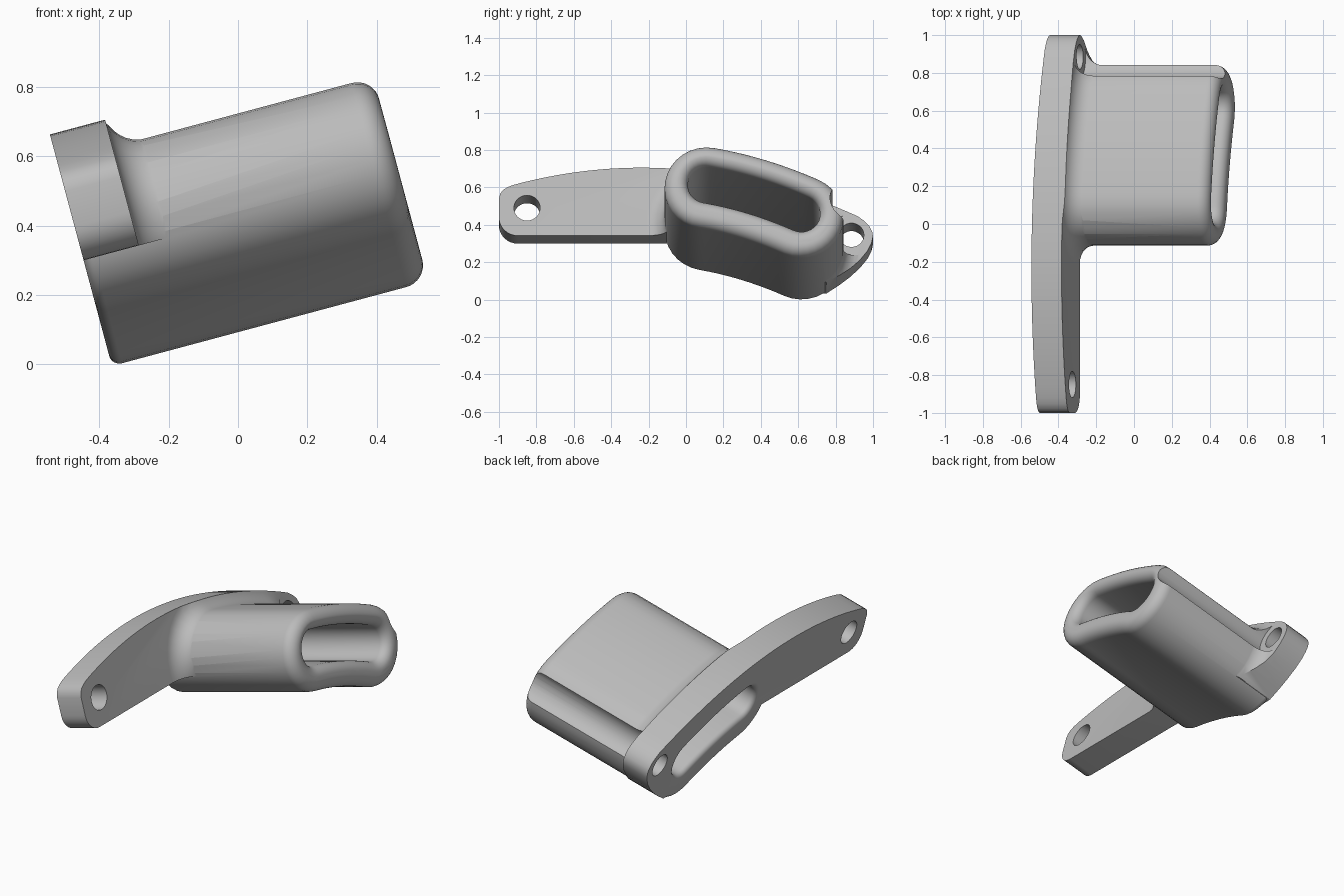
import bpy, bmesh
from math import sin, cos, pi, radians, atan2

TILT = radians(15)
BACK, FACE, MOUTH = -0.353, -0.188, 0.592   # stations along the sleeve axis
FIL = 0.1                                   # fillet where sleeve meets plate

old = bpy.data.objects.get("Cube")
if old:
    bpy.data.objects.remove(old, do_unlink=True)


def place(u, y, v):
    """Sleeve-axis coordinates to tilted world coordinates."""
    return (u * cos(TILT) - v * sin(TILT), y, u * sin(TILT) + v * cos(TILT))


def loft(name, rings):
    """Closed solid through rings, each given as (u, [(y, v), ...])."""
    bm = bmesh.new()
    loops = [[bm.verts.new(place(u, y, v)) for y, v in pts] for u, pts in rings]
    for a, b in zip(loops, loops[1:]):
        for i in range(len(a)):
            j = (i + 1) % len(a)
            bm.faces.new((a[i], a[j], b[j], b[i]))
    bm.faces.new(loops[0])
    bm.faces.new(loops[-1])
    bmesh.ops.recalc_face_normals(bm, faces=bm.faces)
    mesh = bpy.data.meshes.new(name)
    bm.to_mesh(mesh)
    bm.free()
    obj = bpy.data.objects.new(name, mesh)
    bpy.context.collection.objects.link(obj)
    return obj


def band(r, lift=0.0, n=16):
    """Outline of a slot of half-width r along a gently bent centre line."""
    top, bottom = [], []
    for i in range(n + 1):
        s = i / n
        y, v = 0.11 + 0.507 * s, 0.474 + lift - 0.09 * s - 0.07 * s * s
        a = atan2(-0.09 - 0.14 * s, 0.507) + pi / 2
        top.append((y + r * cos(a), v + r * sin(a)))
        bottom.append((y - r * cos(a), v - r * sin(a)))
        if i == 0:
            first = (y, v, a)
    def cap(c):
        return [(c[0] + r * cos(c[2] - pi * k / n), c[1] + r * sin(c[2] - pi * k / n))
                for k in range(1, n)]
    return top + cap((y, v, a)) + bottom[::-1] + cap((first[0], first[1], first[2] + pi))


def circle(y, v, r, n=40):
    return [(y + r * cos(2 * pi * k / n), v + r * sin(2 * pi * k / n)) for k in range(n)]


def rounding(u, r, f, grow, end, n=8):
    """Quarter-round of size f: radius r changes by f*grow while reaching u."""
    out = []
    for k in range(n + 1):
        t = pi / 2 * k / n
        out.append((u - end * f * (1 - sin(t)), r + grow * f * (1 - cos(t))))
    return out


def combine(target, tool, operation):
    mod = target.modifiers.new(operation.title(), 'BOOLEAN')
    mod.operation, mod.solver, mod.object = operation, 'EXACT', tool
    bpy.context.view_layer.objects.active = target
    bpy.ops.object.modifier_apply(modifier=mod.name)
    bpy.data.objects.remove(tool, do_unlink=True)


# Mounting plate outline: arched top, rounded ends, flat lower edge
arch = [(y, 0.781 - 0.202 * (y + 0.236) ** 2)
        for y in [-0.92 + 1.84 * i / 32 for i in range(33)]]
right_end = [(0.957, 0.483), (0.98, 0.458), (0.995, 0.428), (1.0, 0.4), (0.992, 0.365),
             (0.97, 0.32), (0.93, 0.27), (0.88, 0.222), (0.82, 0.175), (0.75, 0.128)]
inside = [(0.65, 0.125), (0.4, 0.26), (0.1, 0.405)]
left_end = [(-0.9 - 0.1 * sin(t), 0.505 - 0.1 * cos(t))
            for t in [pi / 2 * k / 8 for k in range(9)]]
left_top = [(-1.0, 0.61), (-0.994, 0.636), (-0.978, 0.658), (-0.952, 0.674)]
outline = arch + right_end + inside + left_end + left_top

# Plate with the flared sleeve root clipped to its outline
body = loft("bracket_body", [(BACK, outline), (0.0, outline)])
slab = [(-1.3, 0), (1.3, 0), (1.3, 1), (-1.3, 1)]
keep = loft("slab", [(-0.45, slab), (FACE, slab)])
flare_rings = [(-0.26, band(0.225 + FIL))]
for k in range(9):
    t = pi / 2 * k / 8
    flare_rings.append((FACE + FIL * (1 - cos(t)), band(0.224 + FIL * (1 - sin(t)))))
combine(keep, loft("flare", flare_rings), 'UNION')
combine(body, keep, 'INTERSECT')

# Sleeve with a rounded mouth and a lightly eased back edge
back_edge = rounding(BACK, 0.225, 0.03, -1, -1)[::-1]
mouth_edge = rounding(MOUTH, 0.225, 0.065, -1, 1)
sleeve = loft("sleeve", [(u, band(r)) for u, r in back_edge + mouth_edge])
combine(body, sleeve, 'UNION')

# Through slot, flared at both openings
slot_back = rounding(BACK, 0.1, 0.03, 1, -1)[::-1]
slot_mouth = rounding(MOUTH, 0.1, 0.055, 1, 1)
path = [(BACK - 0.05, 0.13)] + slot_back + slot_mouth + [(MOUTH + 0.05, 0.155)]
combine(body, loft("slot", [(u, band(r, 0.015)) for u, r in path]), 'DIFFERENCE')

# Screw holes and the access groove along the sleeve
for y, v, r, start in ((-0.85, 0.558, 0.07, -0.5), (0.885, 0.408, 0.115, FACE + 0.001),
                       (0.885, 0.408, 0.066, -0.5)):
    ring = circle(y, v, r)
    combine(body, loft("drill", [(start, ring), (0.8, ring)]), 'DIFFERENCE')

# Single matte grey
grey = bpy.data.materials.new("light grey")
grey.use_nodes = True
colour = (0.5, 0.5, 0.5, 1.0)
grey.diffuse_color = colour
grey.node_tree.nodes["Principled BSDF"].inputs["Base Color"].default_value = colour
body.data.materials.clear()
body.data.materials.append(grey)
for p in body.data.polygons:
    p.material_index = 0

bpy.ops.object.select_all(action='DESELECT')
body.select_set(True)
bpy.context.view_layer.objects.active = body
bpy.ops.object.shade_smooth_by_angle(angle=radians(30))
